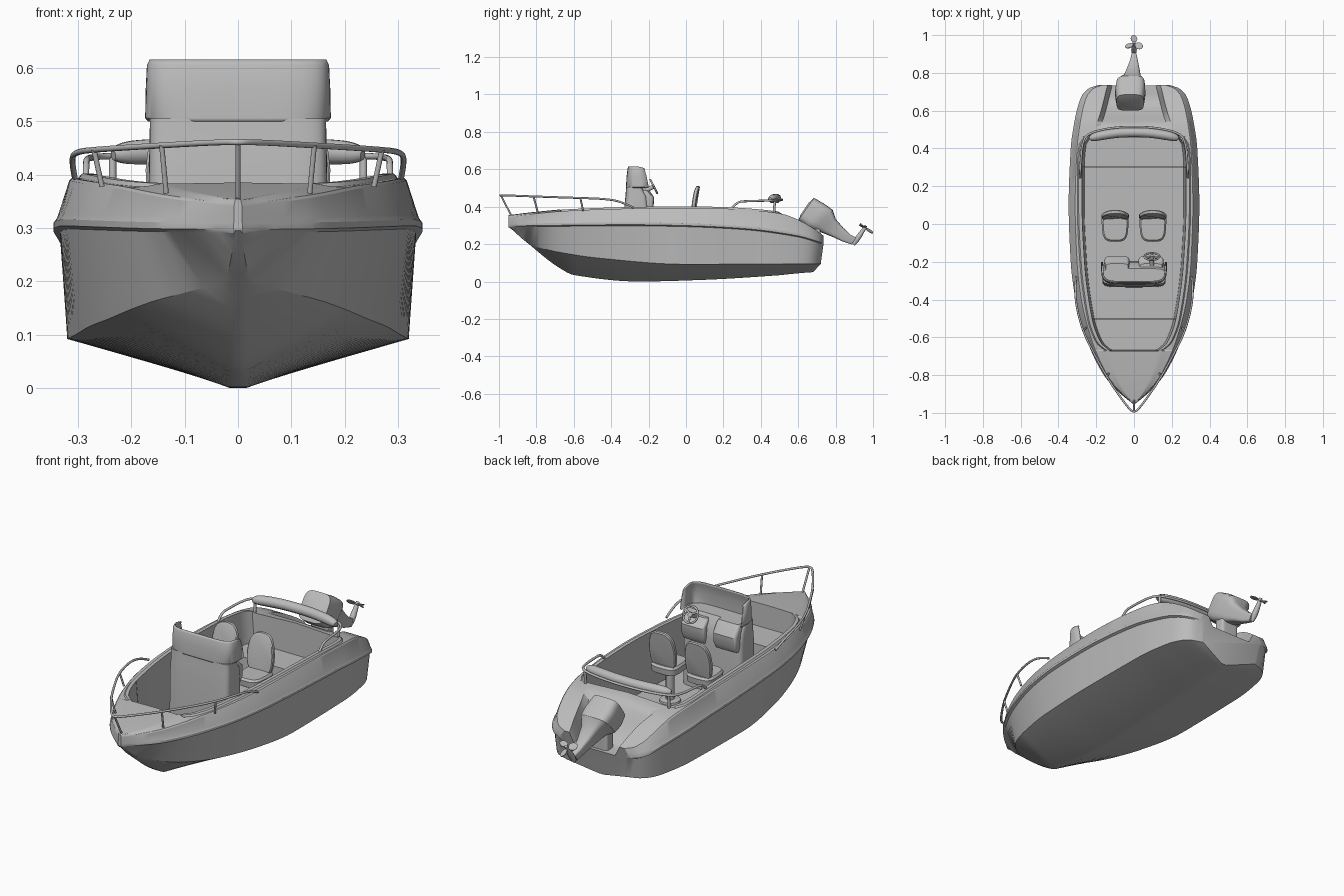
import bpy, bmesh, math
from mathutils import Vector, Matrix

if "Cube" in bpy.data.objects:
    bpy.data.objects.remove(bpy.data.objects["Cube"], do_unlink=True)

grey = bpy.data.materials.new("plain_grey")
grey.use_nodes = True
grey.diffuse_color = (0.5, 0.5, 0.5, 1)
grey.node_tree.nodes["Principled BSDF"].inputs["Base Color"].default_value = grey.diffuse_color


def finish(ob, angle=32):
    ob.data.materials.clear()
    ob.data.materials.append(grey)
    ob.data.shade_smooth()
    ob.data.set_sharp_from_angle(angle=math.radians(angle))
    return ob


def loft(name, rings, closed=True, cap=True, angle=32):
    """Skin a list of equal-length rings of points."""
    bm = bmesh.new()
    rows = [[bm.verts.new(p) for p in r] for r in rings]
    n = len(rows[0])
    for a, b in zip(rows, rows[1:]):
        for i in range(n if closed else n - 1):
            j = (i + 1) % n
            bm.faces.new((a[i], a[j], b[j], b[i]))
    if cap:
        bm.faces.new(rows[0])
        bm.faces.new(rows[-1])
    bmesh.ops.remove_doubles(bm, verts=bm.verts, dist=1e-5)
    bmesh.ops.recalc_face_normals(bm, faces=bm.faces)
    me = bpy.data.meshes.new(name)
    bm.to_mesh(me)
    bm.free()
    ob = bpy.data.objects.new(name, me)
    bpy.context.collection.objects.link(ob)
    return finish(ob, angle)


def oval(a, b, power=2, n=40, start=0, turn=1):
    """Points of a superellipse: power 2 is round, higher is boxier."""
    out = []
    for i in range(n):
        t = math.tau * (start + turn * i / (n if turn == 1 else n - 1))
        c, s = math.cos(t), math.sin(t)
        out.append((a * math.copysign(abs(c) ** (2 / power), c),
                    b * math.copysign(abs(s) ** (2 / power), s)))
    return out


def tube(name, pts, r, radii=None, smooth=True):
    cu = bpy.data.curves.new(name, "CURVE")
    cu.dimensions = "3D"
    cu.bevel_depth, cu.bevel_resolution, cu.use_fill_caps = r, 3, True
    sp = cu.splines.new("NURBS" if smooth else "POLY")
    sp.points.add(len(pts) - 1)
    for i, p in enumerate(pts):
        sp.points[i].co = (*p, 1)
        sp.points[i].radius = radii[i] if radii else 1
    if smooth:
        sp.order_u, sp.use_endpoint_u, sp.resolution_u = 3, True, 8
    tmp = bpy.data.objects.new(name + "_path", cu)
    bpy.context.collection.objects.link(tmp)
    bpy.context.view_layer.update()
    me = bpy.data.meshes.new_from_object(tmp.evaluated_get(bpy.context.evaluated_depsgraph_get()))
    bpy.data.objects.remove(tmp, do_unlink=True)
    ob = bpy.data.objects.new(name, me)
    bpy.context.collection.objects.link(ob)
    return finish(ob, 45)


def mirrored(pts):
    """Extend a path that ends on the centreline to the other side."""
    return pts + [(-x, y, z) for x, y, z in reversed(pts[:-1])]


def curve(*keys):
    """Smooth function of y through (y, value) keys."""
    slopes = [(b[1] - a[1]) / (b[0] - a[0]) for a, b in zip(keys, keys[1:])]
    tan = [slopes[0]] + [0 if a * b <= 0 else 2 * a * b / (a + b)
                         for a, b in zip(slopes, slopes[1:])] + [slopes[-1]]

    def f(y):
        y = min(max(y, keys[0][0]), keys[-1][0])
        i = max(k for k in range(len(slopes)) if y >= keys[k][0])
        h = keys[i + 1][0] - keys[i][0]
        t = (y - keys[i][0]) / h
        return ((1 + 2 * t) * (1 - t) ** 2 * keys[i][1] + t * (1 - t) ** 2 * h * tan[i]
                + t * t * (3 - 2 * t) * keys[i + 1][1] + t * t * (t - 1) * h * tan[i + 1])
    return f


# Hull lines along the length
keel_z = curve((-.95, .295), (-.84, .2), (-.68, .075), (-.6, .035), (-.25, 0), (.07, .008), (.735, .05))
chine_x = curve((-.95, .004), (-.84, .025), (-.79, .085), (-.7, .165), (-.5, .245), (-.3, .29), (0, .32), (.4, .315),
                (.6, .29), (.67, .265), (.71, .23), (.735, .165))
chine_z = curve((-.95, .297), (-.84, .203), (-.78, .18), (-.68, .157), (-.465, .125), (0, .092), (.735, .095))
rail_x = curve((-.95, .008), (-.9, .07), (-.8, .16), (-.6, .255), (-.4, .31), (-.2, .335), (.1, .346),
               (.4, .335), (.55, .314), (.65, .289), (.69, .27), (.72, .235), (.735, .19))
rail_z = curve((-.95, .303), (-.3, .31), (0, .305), (.3, .29), (.6, .25), (.735, .21))
deck_z = curve((-.95, .345), (-.8, .363), (-.6, .38), (-.3, .39), (0, .394), (.2, .39), (.4, .377),
               (.52, .36), (.6, .33), (.68, .285), (.735, .245))
cockpit_x = curve((-.67, .12), (-.655, .15), (-.62, .18), (-.5, .222), (-.2, .262), (.1, .275), (.3, .275), (.42, .265), (.46, .24))
well_x = curve((.46, .21), (.55, .165), (.735, .115))
well_z = curve((.46, .385), (.51, .365), (.6, .245), (.66, .2), (.735, .195))
steps = (-.67, -.5, .3, .46)


def station(y):
    xr, zr, zd, zk = rail_x(y), rail_z(y), deck_z(y), keel_z(y)
    k, xd = min(1, xr / .1), rail_x(y) * .915
    half = [(min(.015, chine_x(y) * .5), zk), (chine_x(y), chine_z(y)), (xr - .012 * k, zr - .012),
            (xr, zr - .006), (xr, zr + .006), (xr - .007 * k, zr + .016), (xd, zd - .005), (xd - .005 * k, zd)]
    if y < steps[0]:                                   # foredeck
        half += [(xd * .8, zd + .004), (xd * .73, zd + .007), (xd * .65, zd + .008), (xd * .6, zd + .008), (0, zd + .01)]
    elif y < steps[3]:                                 # cockpit and its benches
        xi = cockpit_x(y)
        floor = .27 if y < steps[1] else .13 if y < steps[2] else .22
        half += [(min(xi + .025, xd - .008), zd), (min(xi + .018, xd - .01), zd + .008), (xi, zd + .008),
                 (xi - .012, floor), (0, floor)]
    else:                                              # stern lobes and engine well
        xw, zw = well_x(y), well_z(y)
        half += [(min(xw + .06, xd - .012), zd), (min(xw + .055, xd - .016), zd), (xw + .025, zd),
                 (xw, min(zw, zd)), (0, min(zw, zd + .01))]
    aft = min(max((y - .5) / .2, 0), 1)
    pts = [(x, y - aft * (.1 * max(0, .2 - z) + .8 * max(0, .1 - z)), z) for x, z in half]
    return pts + [(-x, b, z) for x, b, z in reversed(pts)]


ys = [-.95 + 1.685 * i / 70 for i in range(71)] + [.717, .722, .728, .732]
ys = [y for y in ys if all(abs(y - s) > .004 for s in steps)]
ys = sorted(ys + [s + d for s in steps for d in (-.002, .002)])
loft("hull", [station(y) for y in ys], angle=28)

# Console body, dash pods and windscreen
loft("console", [[(x, y + c, z) for x, y in oval(w, d, 6)] for z, w, d, c in
                 ((.13, .168, .07, -.265), (.4, .167, .066, -.264), (.455, .166, .06, -.264), (.505, .165, .042, -.278))])
for side, name, top in ((-1, "dash_box", .505), (1, "wheel_pod", .49)):
    loft(name, [[(x + side * .09, y + c, z) for x, y in oval(w, d, 6)] for z, w, d, c in
                ((.37, .062, .03, -.22), (.4, .066, .045, -.218), (.45, .066, .046, -.217),
                 (top - .012, .064, .036, -.235), (top, .058, .03, -.24))])
screen = loft("windscreen", [[(x, y + c, z + .25 * min(0, -.04 - y) * (z > .6)) for x, y in
                              oval(w, d, 5, start=.5, turn=.5)] for z, w, d, c in
                             ((.5, .169, .119, -.202), (.506, .174, .121, -.2),
                              (.56, .173, .108, -.21), (.606, .171, .092, -.22), (.616, .166, .086, -.222))],
              closed=False, cap=False)
solid = screen.modifiers.new("thickness", "SOLIDIFY")
solid.thickness = .006

# Steering wheel
tilt = Matrix.Translation((.095, -.172, .508)) @ Matrix.Rotation(math.radians(-63), 4, "X")
rim = [tilt @ Vector((x, y, 0)) for x, y in oval(.04, .04, n=28)]
tube("wheel_rim", rim + rim[:1], .005, smooth=False)
for i in range(3):
    a = math.tau * (i / 3 + .25)
    tube("wheel_spoke", [tilt @ Vector((0, 0, 0)), tilt @ Vector((.04 * math.cos(a), .04 * math.sin(a), 0))], .005, smooth=False)
tube("wheel_column", [tilt @ Vector((0, 0, .006)), tilt @ Vector((0, 0, -.05))], .012, smooth=False)

# Seats
for sx in (-.1, .1):
    loft("seat_cushion", [[(x * (1 + y), y - .015, z) for x, y in oval(w, d, 3.5)] for z, w, d in
                          ((.285, .05, .06), (.295, .068, .076), (.325, .07, .079), (.335, .062, .07))]
         ).location.x = sx
    loft("seat_back", [[(sx + x * s * (1 - 1.2 * max(z, 0)), .052 + t + .12 * z - 2 * x * x, .41 + z * s) for x, z in oval(.073, .1, 3)]
                       for t, s in ((-.011, .94), (-.007, 1), (.007, 1), (.011, .94))])
    loft("seat_pedestal", [[(x + sx, y - .015, z) for x, y in oval(r, r, n=24)] for z, r in
                           ((.13, .05), (.138, .048), (.142, .02), (.27, .02), (.275, .035), (.29, .035))])

# Bow rail with posts
tube("bow_rail", mirrored([(.306, -.28, .395), (.313, -.35, .43), (.303, -.45, .443), (.266, -.58, .447), (.205, -.7, .451),
                           (.138, -.82, .455), (.07, -.92, .459), (.02, -.985, .461), (0, -.995, .461)]), .0055)
tube("bow_post", [(0, -.99, .46), (0, -.93, .345)], .005, smooth=False)
for s in (-1, 1):
    tube("bow_post", [(s * .143, -.815, .455), (s * .134, -.79, .36)], .005, smooth=False)
    tube("bow_post", [(s * .27, -.565, .447), (s * .255, -.55, .378)], .005, smooth=False)

# Stern rail, cushion roll and its posts
tube("stern_rail", mirrored([(.285, .24, .385), (.285, .27, .425), (.282, .32, .43), (.275, .42, .432), (.25, .48, .435),
                             (.12, .51, .437), (0, .515, .437)]), .006)
tube("backrest_roll", mirrored([(.234, .452, .438), (.222, .457, .44), (.17, .47, .443), (.08, .483, .444), (0, .485, .444)]),
     .025, [.45, .85, 1, 1, 1, 1, 1, .85, .45])
for s in (-1, 1):
    tube("roll_post", [(s * .235, .475, .435), (s * .235, .47, .36)], .007, smooth=False)


# Outboard engine, tilted up: rings run from the cowl to the leg
def engine_ring(a, b, w, cx):
    a, b = Vector((0, *a)), Vector((0, *b))
    mid, arm = (a + b) / 2, (b - a) / 2
    return [mid + arm * v + Vector((cx + u, 0, 0)) for u, v in oval(w, 1, 4)]


loft("outboard_engine", [engine_ring(*r) for r in (
    ((.612, .355), (.655, .42), .055, -.02), ((.6, .327), (.685, .447), .072, -.02),
    ((.64, .295), (.745, .412), .08, -.02), ((.68, .275), (.784, .383), .075, -.018),
    ((.71, .268), (.8, .335), .048, -.01), ((.78, .24), (.84, .288), .033, -.004),
    ((.835, .215), (.88, .25), .02, 0), ((.885, .198), (.91, .235), .012, 0))])
loft("engine_bracket", [[(x - .01, y + .69, z) for x, y in oval(.05, .03, 6)] for z in (.18, .31)])
hub = Vector((0, .956, .288))
axis = Vector((0, .55, .83)).normalized()
tube("gearcase", [hub - axis * .11, hub - axis * .08, hub - axis * .03, hub + axis * .012], .016, [.5, 1, .8, .5])
across = Vector((1, 0, 0))
spin = Matrix.Translation(hub) @ Matrix((across, axis.cross(across), axis)).transposed().to_4x4()
for i in range(3):
    blade = spin @ Matrix.Rotation(math.tau * i / 3 + math.pi / 2, 4, "Z") @ Matrix.Translation((.03, 0, 0)) \
        @ Matrix.Rotation(.35, 4, "X")
    loft("propeller_blade", [[blade @ Vector((x, y, z)) for x, y in oval(.022, .018, n=20)] for z in (-.002, .002)])
